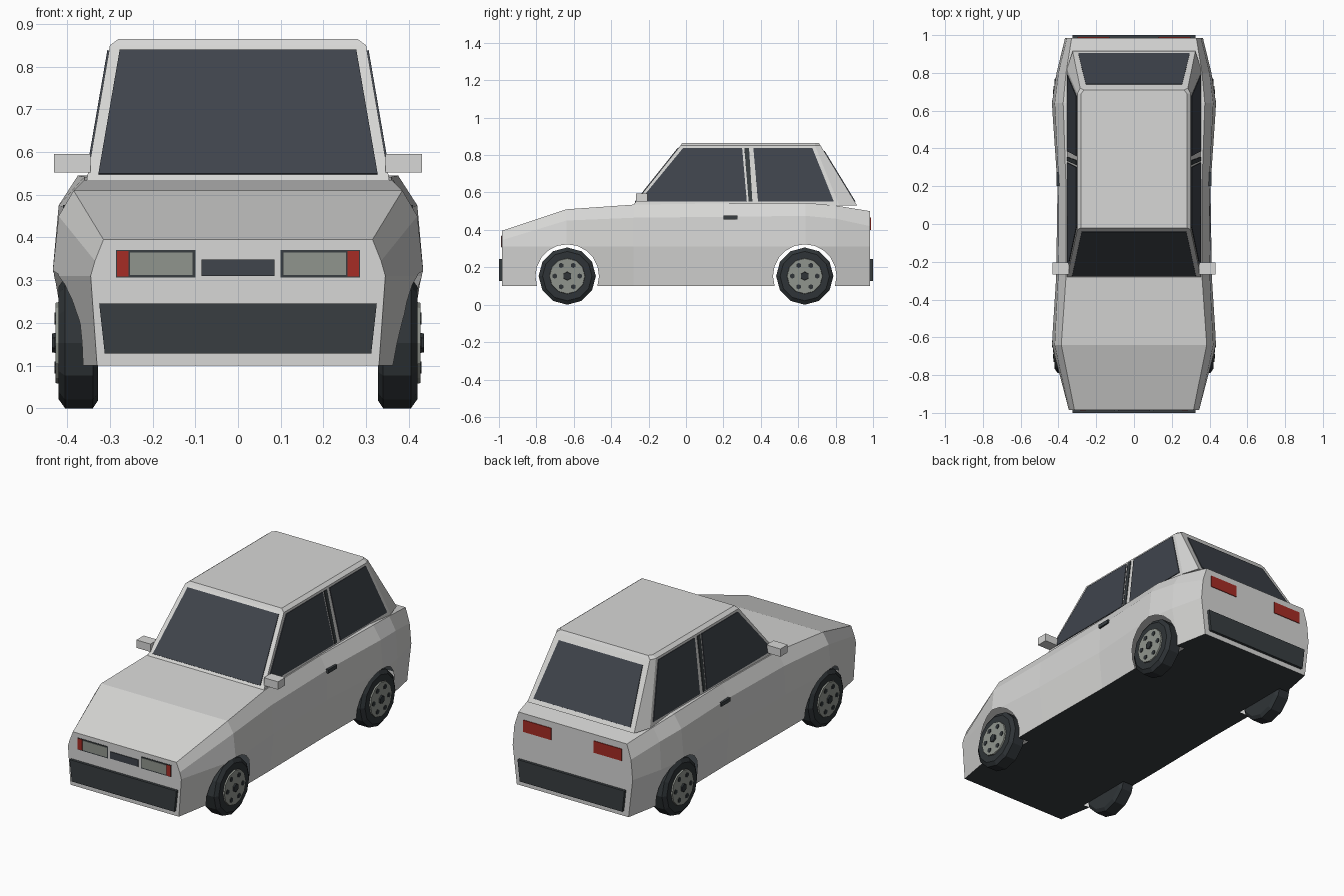
import bpy, bmesh, math
from mathutils import Vector

cube = bpy.data.objects.get("Cube")
if cube:
    bpy.data.objects.remove(cube, do_unlink=True)


def material(name, r, g, b):
    m = bpy.data.materials.new(name)
    m.use_nodes = True
    m.diffuse_color = (r, g, b, 1)
    bsdf = next(n for n in m.node_tree.nodes if n.type == 'BSDF_PRINCIPLED')
    bsdf.inputs["Base Color"].default_value = (r, g, b, 1)
    bsdf.inputs["Roughness"].default_value = 0.8
    return m


PAINT = material("light_grey_paint", 0.68, 0.68, 0.67)
GLASS = material("dark_glass", 0.05, 0.058, 0.072)
TRIM = material("dark_trim", 0.04, 0.048, 0.053)
RUBBER = material("tyre_rubber", 0.028, 0.034, 0.038)
METAL = material("grey_metal", 0.28, 0.3, 0.27)
RED = material("red_lens", 0.38, 0.025, 0.018)


def finish(name, bm, *mats):
    bmesh.ops.recalc_face_normals(bm, faces=bm.faces)
    mesh = bpy.data.meshes.new(name)
    bm.to_mesh(mesh)
    bm.free()
    for m in mats:
        mesh.materials.append(m)
    obj = bpy.data.objects.new(name, mesh)
    bpy.context.collection.objects.link(obj)
    return obj


def loft(name, rings, *mats):
    """Skin a list of equal point rings and cap both ends."""
    bm = bmesh.new()
    loops = [[bm.verts.new(p) for p in ring] for ring in rings]
    n = len(loops[0])
    for a, b in zip(loops, loops[1:]):
        for i in range(n):
            j = (i + 1) % n
            bm.faces.new((a[i], a[j], b[j], b[i]))
    bm.faces.new(loops[0])
    bm.faces.new(loops[-1])
    return finish(name, bm, *mats)


def plate(name, pts, mat, height=0.004):
    """Thin panel lying on a surface, raised outward by height."""
    pts = [Vector(p) for p in pts]
    normal = (pts[1] - pts[0]).cross(pts[2] - pts[0]).normalized()
    middle = sum(pts, Vector()) / len(pts)
    if normal.dot(middle - Vector((0, 0.2, 0.4))) < 0:
        normal.negate()
    return loft(name, [[p + normal * h for p in pts] for h in (-0.003, height)], mat)


def lathe(name, profile, sides, side, y, z, mat):
    """Turn (x, radius) pairs around an axle parallel to x."""
    turn = [math.tau * i / sides - math.pi / 2 for i in range(sides)]
    return loft(name, [[(side * x, y + r * math.cos(a), z + r * math.sin(a)) for a in turn]
                       for x, r in profile], mat)


def mirrored(half):
    return half + [(-x, y, z) for x, y, z in reversed(half)]


# Lower body: y, sill x, waist x, shoulder x and z, deck x and z
stations = [
    (-0.985, 0.33, 0.345, 0.335, 0.345, 0.315, 0.395),
    (-0.64, 0.39, 0.435, 0.42, 0.45, 0.385, 0.51),
    (-0.28, 0.39, 0.412, 0.402, 0.465, 0.36, 0.535),
    (0.2, 0.385, 0.405, 0.398, 0.47, 0.36, 0.542),
    (0.64, 0.39, 0.435, 0.42, 0.475, 0.375, 0.545),
    (0.8, 0.375, 0.41, 0.4, 0.46, 0.36, 0.53),
    (0.985, 0.34, 0.365, 0.355, 0.42, 0.33, 0.5),
]
body = loft("body", [mirrored([(b, y, 0.1), (w, y, 0.31), (s, y, zs), (t, y, zt)])
                     for y, b, w, s, zs, t, zt in stations], PAINT, TRIM)

# Wheel arches
AXLES, HUB_Z, ARCH = (-0.635, 0.635), 0.153, 0.17
for side in (-1, 1):
    for y in AXLES:
        cutter = lathe("arch_cutter", [(0.325, ARCH), (0.6, ARCH)], 20, side, y, HUB_Z, PAINT)
        cutter.hide_render = True
        cut = body.modifiers.new("arch", 'BOOLEAN')
        cut.operation, cut.solver, cut.object = 'DIFFERENCE', 'EXACT', cutter
bpy.context.view_layer.update()
cut_mesh = bpy.data.meshes.new_from_object(
    body.evaluated_get(bpy.context.evaluated_depsgraph_get()))
body.modifiers.clear()
body.data = cut_mesh
for obj in [o for o in bpy.data.objects if o.name.startswith("arch_cutter")]:
    bpy.data.objects.remove(obj, do_unlink=True)

# Open the arches into a thin shell and darken the floor
bm = bmesh.new()
bm.from_mesh(cut_mesh)
wells = [f for f in bm.faces if any(
    all(math.hypot(v.co.y - y, v.co.z - HUB_Z) < ARCH + 0.001 for v in f.verts) for y in AXLES)]
bmesh.ops.delete(bm, geom=wells, context='FACES')
for f in bm.faces:
    f.material_index = 1 if f.normal.z < -0.9 else 0
bm.to_mesh(cut_mesh)
bm.free()

# Cabin with a chamfered roof edge
BASE, TOP = 0.53, 0.85
loft("cabin", [
    mirrored([(0.355, -0.285, BASE), (0.355, 0.82, BASE), (0.325, 0.915, BASE)]),
    mirrored([(0.3, -0.03, TOP), (0.3, 0.69, TOP), (0.285, 0.72, TOP)]),
    mirrored([(0.28, -0.02, 0.865), (0.28, 0.69, 0.865), (0.265, 0.71, 0.865)]),
], PAINT)


def slope(low, high, z):
    return low + (high - low) * (z - BASE) / (TOP - BASE)


def end_glass(name, low, high, z0, z1, x0, x1):
    y0, y1 = slope(low, high, z0), slope(low, high, z1)
    plate(name, [(-x0, y0, z0), (x0, y0, z0), (x1, y1, z1), (-x1, y1, z1)], GLASS)


end_glass("windshield", -0.285, -0.03, 0.547, 0.838, 0.327, 0.277)
end_glass("rear_window", 0.915, 0.72, 0.55, 0.82, 0.295, 0.255)

# Side glass: bottom front, bottom rear, top rear, top front
side_panes = {
    "front_side_window": (-0.25, 0.325, 0.3, -0.015, GLASS),
    "pillar_strip": (0.335, 0.355, 0.337, 0.312, TRIM),
    "rear_side_window": (0.385, 0.79, 0.675, 0.36, GLASS),
}
for side, label in ((-1, "right"), (1, "left")):
    x0, x1 = (side * slope(0.355, 0.3, z) for z in (0.552, 0.838))
    for name, (a, b, c, d, mat) in side_panes.items():
        plate(f"{label}_{name}", [(x0, a, 0.552), (x0, b, 0.552),
                                  (x1, c, 0.838), (x1, d, 0.838)], mat)


def box(name, x0, x1, y0, y1, z0, z1, mat):
    return loft(name, [[(x0, y0, z), (x1, y0, z), (x1, y1, z), (x0, y1, z)]
                       for z in (z0, z1)], mat)


def end_panel(name, y, x0, x1, z0, z1, mat, height=0.004):
    return plate(name, [(x0, y, z0), (x1, y, z0), (x1, y, z1), (x0, y, z1)], mat, height)


# Front and rear bumpers
for y, label in ((-0.985, "front"), (0.985, "rear")):
    plate(f"{label}_bumper", [(-0.312, y, 0.128), (0.312, y, 0.128),
                              (0.325, y, 0.245), (-0.325, y, 0.245)], TRIM, 0.015)
end_panel("grille", -0.985, -0.085, 0.085, 0.31, 0.348, GLASS)

for side, label in ((-1, "right"), (1, "left")):
    # Lights
    end_panel(f"{label}_headlight_surround", -0.985, side * 0.1, side * 0.286, 0.306, 0.371, TRIM, 0.002)
    end_panel(f"{label}_headlight", -0.985, side * 0.106, side * 0.253, 0.312, 0.365, METAL)
    end_panel(f"{label}_indicator", -0.985, side * 0.256, side * 0.283, 0.309, 0.368, RED)
    end_panel(f"{label}_tail_light", 0.985, side * 0.13, side * 0.3, 0.4, 0.465, RED)

    # Mirror and door handle
    box(f"{label}_mirror", side * 0.345, side * 0.431, -0.268, -0.205, 0.552, 0.595, PAINT)
    box(f"{label}_door_handle", side * 0.39, side * 0.41, 0.2, 0.275, 0.456, 0.476, TRIM)

    # Wheels
    for y, end in zip(AXLES, ("front", "rear")):
        name = f"{end}_{label}"
        lathe(f"{name}_tyre", [(0.328, 0.135), (0.34, 0.153), (0.405, 0.153), (0.42, 0.132)],
              12, side, y, HUB_Z, RUBBER)
        lathe(f"{name}_rim", [(0.41, 0.098), (0.427, 0.094)], 12, side, y, HUB_Z, METAL)
        lathe(f"{name}_hub", [(0.42, 0.025), (0.435, 0.022)], 6, side, y, HUB_Z, RUBBER)
        for i in range(6):
            a = math.tau * i / 6
            lathe(f"{name}_wheel_hole", [(0.42, 0.014), (0.43, 0.014)], 6, side,
                  y + 0.066 * math.cos(a), HUB_Z + 0.066 * math.sin(a), RUBBER)
